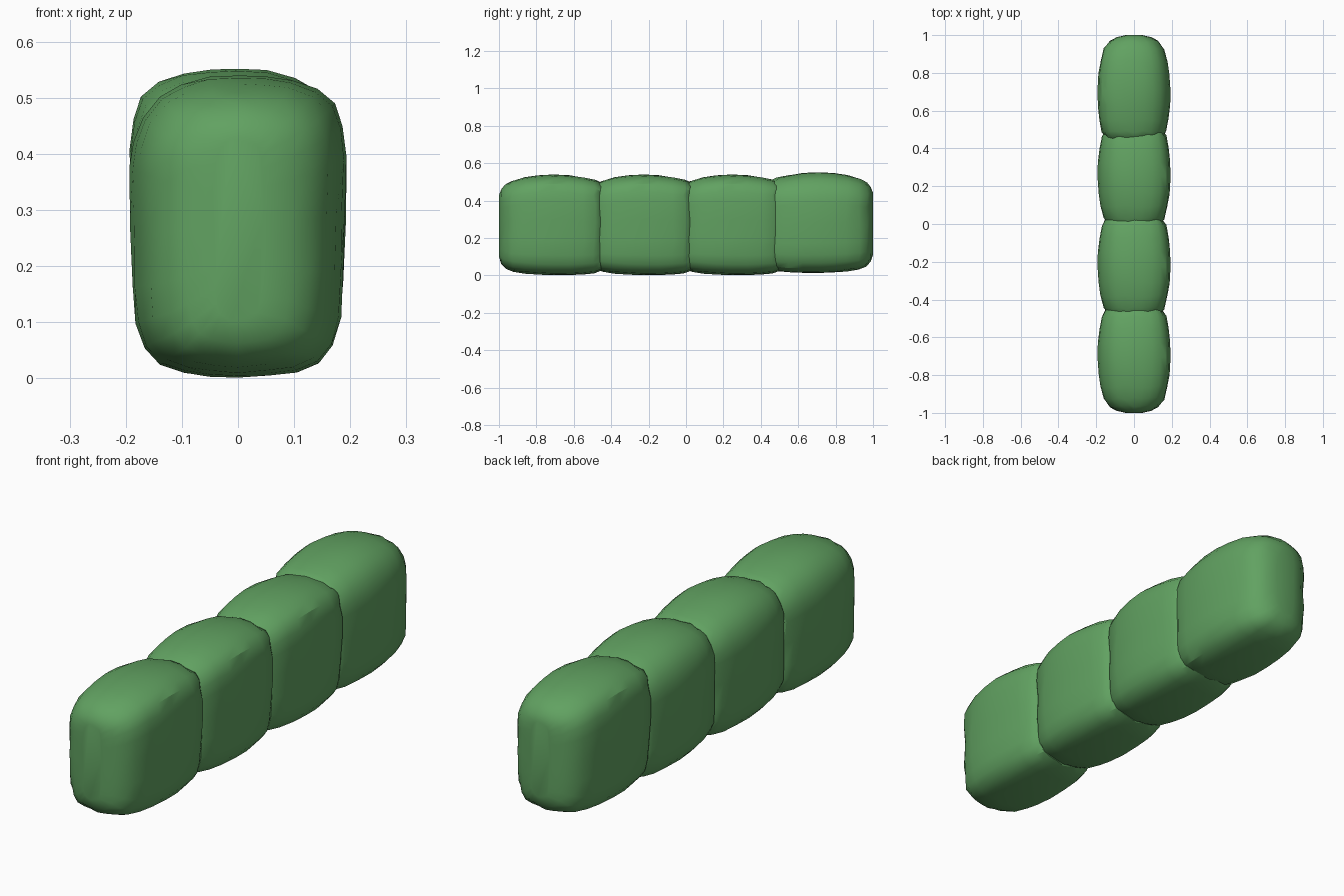
import bpy, bmesh, math, random

if "Cube" in bpy.data.objects:
    bpy.data.objects.remove(bpy.data.objects["Cube"])

random.seed(4)

# Leaf-green material
green = bpy.data.materials.new("hedge_green")
green.diffuse_color = (0.12, 0.36, 0.12, 1)
green.use_nodes = True
green.node_tree.nodes["Principled BSDF"].inputs["Base Color"].default_value = green.diffuse_color

# Cross-section outline: x in half-widths, z as fraction of height
SECTION = [(0, 0), (.3, .008), (.55, .02), (.75, .05), (.88, .11), (.95, .2),
           (.975, .35), (.99, .55), (1, .73), (.97, .83), (.89, .905),
           (.74, .955), (.5, .985), (.25, .997), (0, 1), (-.27, .994),
           (-.52, .97), (-.72, .93), (-.88, .86), (-.97, .78), (-1, .7),
           (-.99, .5), (-.975, .3), (-.94, .18), (-.86, .1), (-.72, .045),
           (-.5, .018), (-.27, .007)]

# Stations along a block: distance, half-width, bottom, top
STATIONS = [(0, .045, .10, .43), (.012, .095, .062, .46), (.035, .13, .036, .486),
            (.075, .16, .02, .507), (.14, .178, .010, .525), (.21, .188, .004, .535),
            (.29, .193, .0, .54), (.37, .191, .001, .535), (.45, .184, .005, .524),
            (.51, .171, .011, .511), (.54, .154, .022, .498),
            (.563, .115, .05, .47), (.575, .05, .10, .43)]


def hedge_mesh():
    bm = bmesh.new()
    rings = []
    for i, (d, hw, lo, hi) in enumerate(STATIONS):
        j = .0025 if 1 < i < len(STATIONS) - 2 else 0
        ring = []
        for x, z in SECTION:
            ring.append(bm.verts.new((x * hw + random.uniform(-j, j) * .6, 
                                      d + random.uniform(-j, j) * 3,
                                      max(0, lo + z * (hi - lo) + random.uniform(-j, j) * .5))))
        rings.append(ring)
    n = len(SECTION)
    for a, b in zip(rings, rings[1:]):
        for k in range(n):
            m = (k + 1) % n
            bm.faces.new((a[k], a[m], b[m], b[k]))
    bm.faces.new(rings[0])
    bm.faces.new(rings[-1])
    bmesh.ops.recalc_face_normals(bm, faces=bm.faces[:])
    me = bpy.data.meshes.new("hedge_block")
    bm.to_mesh(me)
    bm.free()
    me.materials.append(green)
    return me


# Four overlapping clipped bushes; the last one is turned around
mesh = hedge_mesh()
for i, (y, z, turn) in enumerate([(-1, 0, 0), (-.52, 0, 0), (-.045, 0, 0),
                                  (1, .012, math.pi)]):
    ob = bpy.data.objects.new(f"hedge_bush_{i + 1}", mesh)
    ob.location = (0, y, z)
    ob.rotation_euler.z = turn
    bpy.context.collection.objects.link(ob)
    ob.select_set(True)
    bpy.context.view_layer.objects.active = ob

# Soft shading on the leafy surface
bpy.ops.object.shade_smooth_by_angle(angle=math.radians(30))
